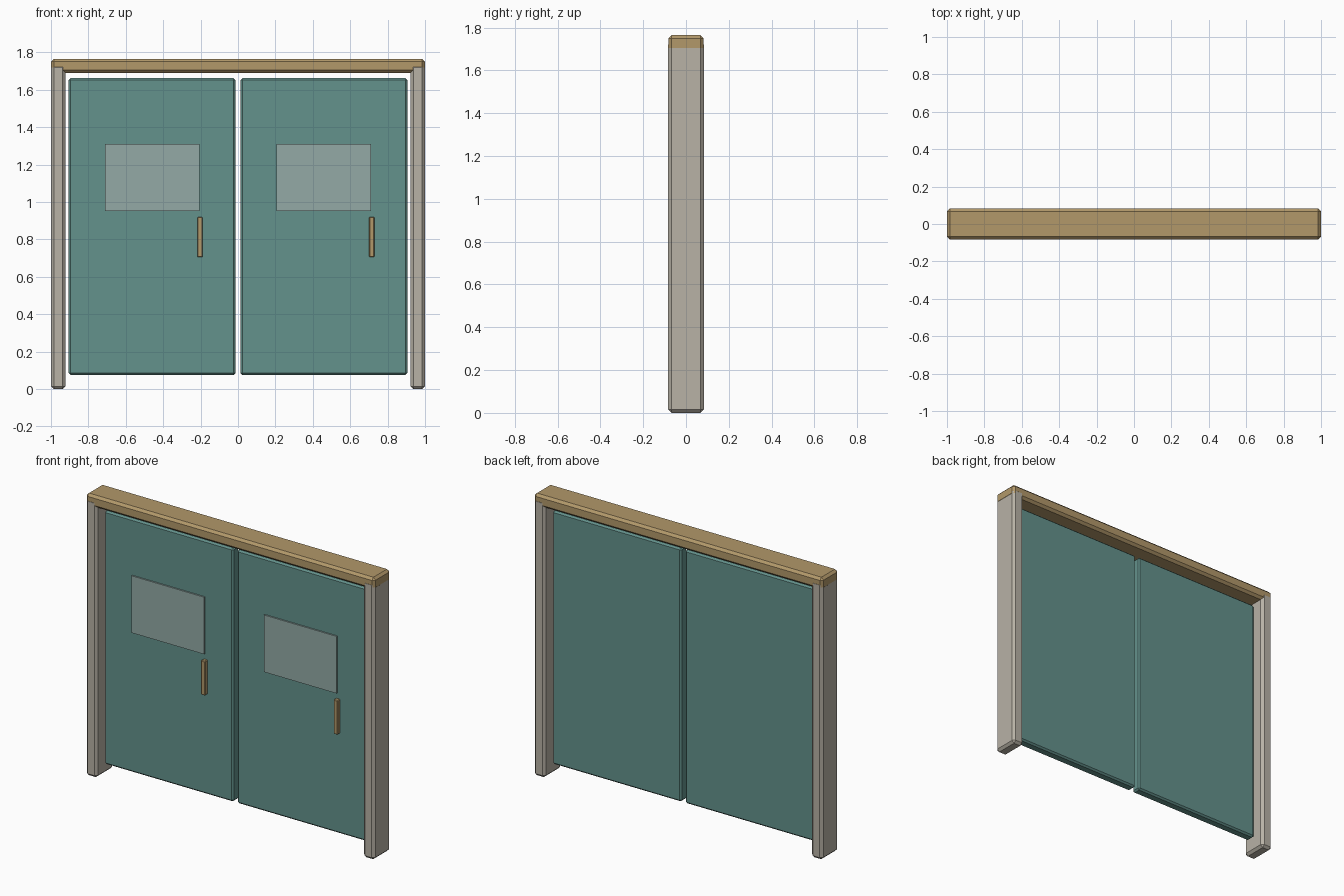
import bpy

if "Cube" in bpy.data.objects:
    bpy.data.objects.remove(bpy.data.objects["Cube"])


def material(name, color):
    m = bpy.data.materials.new(name)
    m.diffuse_color = (*color, 1)
    m.use_nodes = True
    m.node_tree.nodes["Principled BSDF"].inputs["Base Color"].default_value = m.diffuse_color
    return m


stone = material("warm_grey", (0.479, 0.445, 0.381))
wood = material("tan_wood", (0.445, 0.314, 0.144))
teal = material("teal_paint", (0.127, 0.287, 0.262))
glass = material("pale_glass", (0.292, 0.402, 0.381))


def block(name, low, high, mat, bevel=0.0):
    """Box between two corners with chamfered edges."""
    size = [b - a for a, b in zip(low, high)]
    centre = [(a + b) / 2 for a, b in zip(low, high)]
    bpy.ops.mesh.primitive_cube_add(size=1, location=centre)
    ob = bpy.context.object
    ob.name = name
    ob.scale = size
    bpy.ops.object.transform_apply(location=False, rotation=False, scale=True)
    ob.data.materials.append(mat)
    if bevel:
        mod = ob.modifiers.new("chamfer", 'BEVEL')
        mod.width = bevel
        mod.segments = 1
    return ob


# Header beam across the top
block("header_beam", (-1, -0.082, 1.69), (1, 0.082, 1.765), wood, 0.015)

# Side posts, a hair proud of the beam at front and back
for side, x0, x1 in (("left", -0.999, -0.922), ("right", 0.922, 0.999)):
    block(side + "_post", (x0, -0.083, 0), (x1, 0.083, 1.735), stone, 0.015)

# Two door leaves, each with a front window plate and a pull handle
for side, cx in (("left", -0.459), ("right", 0.459)):
    block(side + "_door", (cx - 0.446, -0.03, 0.075),
          (cx + 0.446, 0.03, 1.662), teal, 0.01)
    block(side + "_window", (cx - 0.252, -0.039, 0.953),
          (cx + 0.252, -0.03, 1.31), glass)
    block(side + "_handle", (cx + 0.242, -0.058, 0.705),
          (cx + 0.27, -0.028, 0.92), wood, 0.004)
